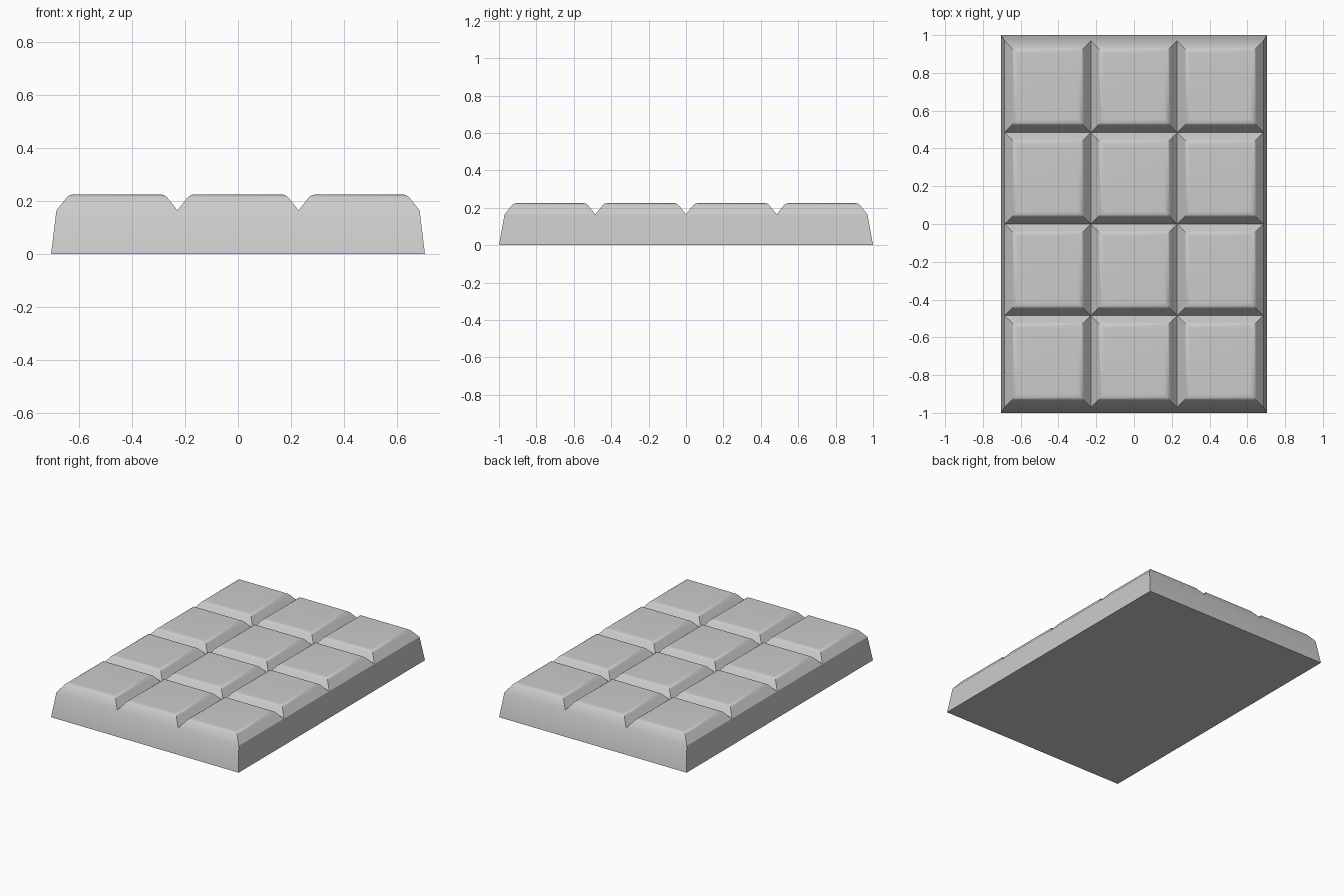
import bpy, bmesh

if "Cube" in bpy.data.objects:
    bpy.data.objects.remove(bpy.data.objects["Cube"])

COLS, ROWS = 3, 4
RIM_X, RIM_Y, RIM_Z = 0.685, 0.97, 0.165      # rim where the squares start
BASE_X, BASE_Y = 0.705, 1.0                   # footprint on the ground
# rounded shoulder of each square: (inset from groove, height)
SHOULDER = [(0.036, 0.210), (0.041, 0.216), (0.049, 0.2215), (0.060, 0.2245), (0.070, 0.225)]

grey = bpy.data.materials.new("grey")
grey.diffuse_color = (0.6, 0.6, 0.6, 1)
grey.use_nodes = True
grey.node_tree.nodes["Principled BSDF"].inputs["Base Color"].default_value = grey.diffuse_color

bm = bmesh.new()

# grid of groove lines
grid = [[bm.verts.new((RIM_X * (2 * i / COLS - 1), RIM_Y * (2 * j / ROWS - 1), RIM_Z))
         for i in range(COLS + 1)] for j in range(ROWS + 1)]


def bridge(lower, upper):
    n = len(lower)
    for k in range(n):
        bm.faces.new((lower[k], lower[(k + 1) % n], upper[(k + 1) % n], upper[k]))


# raised squares with rounded shoulders
for j in range(ROWS):
    for i in range(COLS):
        ring = [grid[j][i], grid[j][i + 1], grid[j + 1][i + 1], grid[j + 1][i]]
        x0, y0 = ring[0].co.xy
        x1, y1 = ring[2].co.xy
        for d, z in SHOULDER:
            inner = [bm.verts.new((x, y, z)) for x, y in
                     ((x0 + d, y0 + d), (x1 - d, y0 + d), (x1 - d, y1 - d), (x0 + d, y1 - d))]
            bridge(ring, inner)
            ring = inner
        bm.faces.new(ring)

# tapered side walls and flat underside
rim = (grid[0][:-1] + [row[-1] for row in grid[:-1]]
       + grid[-1][:0:-1] + [row[0] for row in grid[:0:-1]])
foot = [bm.verts.new((v.co.x * BASE_X / RIM_X, v.co.y * BASE_Y / RIM_Y, 0)) for v in rim]
bridge(foot, rim)
bm.faces.new(foot[::-1])
bmesh.ops.recalc_face_normals(bm, faces=bm.faces)

mesh = bpy.data.meshes.new("segmented_bar")
bm.to_mesh(mesh)
bm.free()
mesh.materials.append(grey)
bar = bpy.data.objects.new("segmented_bar", mesh)
bpy.context.collection.objects.link(bar)
bpy.context.view_layer.objects.active = bar
bar.select_set(True)
bpy.ops.object.shade_smooth_by_angle(angle=0.5)
